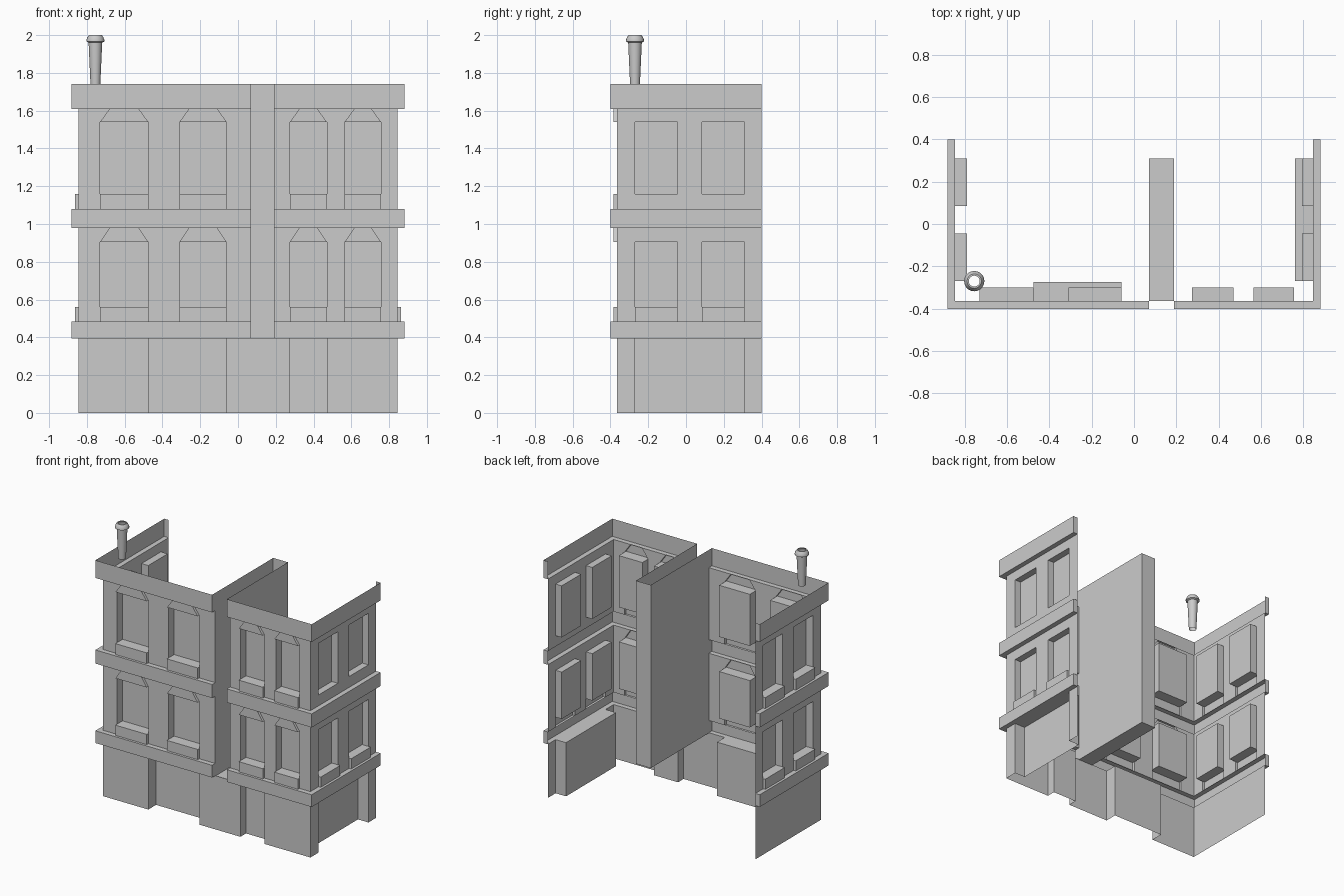
import bpy
import bmesh
import math

cube = bpy.data.objects.get("Cube")
if cube:
    bpy.data.objects.remove(cube)

stone = bpy.data.materials.new("light_grey_stone")
stone.use_nodes = True
stone.diffuse_color = (0.6, 0.6, 0.6, 1)
stone.node_tree.nodes["Principled BSDF"].inputs["Base Color"].default_value = (0.6, 0.6, 0.6, 1)

WALL_X, WALL_Y, BACK = 0.845, 0.365, 0.40
BAND_OUT, TRIM_OUT, TAPER = 0.036, 0.018, 0.05
GAP = (0.07, 0.19)
BANDS = [(0.395, 0.485), (0.98, 1.08), (1.61, 1.74)]
# Each storey: wall bottom, sill top, window top, wall top
STOREYS = {"lower": (0.485, 0.56, 0.905, 0.98), "upper": (1.08, 1.16, 1.54, 1.61)}


def make(name, quads):
    """Build a sheet object from a list of polygons."""
    bm = bmesh.new()
    for q in quads:
        bm.faces.new([bm.verts.new(p) for p in q])
    bmesh.ops.remove_doubles(bm, verts=bm.verts, dist=0.0001)
    me = bpy.data.meshes.new(name)
    bm.to_mesh(me)
    bm.free()
    me.materials.append(stone)
    ob = bpy.data.objects.new(name, me)
    bpy.context.collection.objects.link(ob)
    return ob


def front(u, off, z):
    return (u, -WALL_Y - off, z)


def right(u, off, z):
    return (WALL_X + off, u, z)


def left(u, off, z):
    return (-WALL_X - off, -u, z)


def wall(name, place, u_range, z_range, rects):
    """Wall sheet whose rectangles (u0, u1, z0, z1, offset, is_lintel) step in or out."""
    us = sorted(set(u_range) | {u for r in rects for u in r[:2]})
    zs = sorted(set(z_range) | {z for r in rects for z in r[2:4]})
    quads = []

    def cell(i, j):
        u, z = (us[i] + us[i + 1]) / 2, (zs[j] + zs[j + 1]) / 2
        for u0, u1, z0, z1, off, lintel in rects:
            if u0 < u < u1 and z0 < z < z1:
                return off, lintel
        return 0, False

    def add(*pts):
        quads.append([place(*p) for p in pts])

    for i in range(len(us) - 1):
        for j in range(len(zs) - 1):
            (u0, u1), (z0, z1) = us[i:i + 2], zs[j:j + 2]
            o, lintel = cell(i, j)
            if lintel:
                # Tapered lintel with sloping ends
                a, b = u0 + TAPER, u1 - TAPER
                add((u0, o, z0), (u1, o, z0), (b, o, z1), (a, o, z1))
                add((u0, 0, z0), (a, 0, z1), (u0, 0, z1))
                add((u1, 0, z0), (u1, 0, z1), (b, 0, z1))
                add((u0, 0, z0), (u0, o, z0), (a, o, z1), (a, 0, z1))
                add((u1, o, z0), (u1, 0, z0), (b, 0, z1), (b, o, z1))
            else:
                add((u0, o, z0), (u1, o, z0), (u1, o, z1), (u0, o, z1))
            # Reveal to the next cell along the wall
            if i < len(us) - 2:
                n, n_lintel = cell(i + 1, j)
                p, n = (0 if lintel else o), (0 if n_lintel else n)
                if p != n:
                    add((u1, p, z0), (u1, n, z0), (u1, n, z1), (u1, p, z1))
            # Reveal to the cell above, or the ceiling of a recess
            n = cell(i, j + 1)[0] if j < len(zs) - 2 else (0 if o < 0 else o)
            if o != n:
                add((u0, o, z1), (u1, o, z1), (u1, n, z1), (u0, n, z1))
    return make(name, quads)


def windows(spans, storey, depth, sill=True, lintel=False):
    z0, z1, z2, z3 = storey
    out = []
    for a, b in spans:
        out.append((a, b, z1, z2, -depth, False))
        if sill:
            out.append((a, b, z0, z1, TRIM_OUT, False))
        if lintel:
            out.append((a, b, z2, z3, TRIM_OUT, True))
    return out


# Ground storey with tall recesses
ground = (0, BANDS[0][0])
wall("ground_front_wall", front, (-WALL_X, WALL_X), ground,
     [(-0.475, -0.06, *ground, -0.09, False), (0.275, 0.47, *ground, -0.065, False)])
wall("ground_right_wall", right, (-WALL_Y, BACK), ground,
     [(-0.27, 0.31, *ground, -0.085, False)])
wall("ground_left_wall", left, (-BACK, WALL_Y), ground, [])

# Window storeys
WIDE = [(-0.73, -0.475), (-0.31, -0.06)]
NARROW = [(0.275, 0.47), (0.565, 0.757)]
SIDE = [(-0.27, -0.045), (0.085, 0.31)]
for label, s in STOREYS.items():
    zr = (s[0], s[3])
    wall(label + "_front_wide_bay", front, (-WALL_X, GAP[0]), zr,
         windows(WIDE, s, 0.065, lintel=True))
    wall(label + "_front_narrow_bay", front, (GAP[1], WALL_X), zr,
         windows(NARROW, s, 0.065, lintel=True))
    wall(label + "_right_wall", right, (-WALL_Y, BACK), zr,
         windows(SIDE, s, 0.05, sill=(label == "lower")))
    wall(label + "_left_wall", left, (-BACK, WALL_Y), zr,
         windows([(-b, -a) for a, b in SIDE], s, 0.055))


# Hollow bands wrapping each corner; the top one is an open parapet
def band(name, side, gap_x, z0, z1, open_top):
    def path(o, z):
        return [(gap_x, -WALL_Y - o, z), (side * (WALL_X + o), -WALL_Y - o, z),
                (side * (WALL_X + o), BACK, z)]
    rows = [path(0, z0), path(BAND_OUT, z0), path(BAND_OUT, z1), path(0, z1)]
    quads = []
    for lo, hi in zip(rows[:3 - open_top], rows[1:]):
        for k in range(2):
            quads.append([lo[k], lo[k + 1], hi[k + 1], hi[k]][::side])
    for k in (0, 2):
        quads.append([r[k] for r in rows][::side * (1 - k)])
    make(name, quads)


for label, (z0, z1) in zip(("ground_band", "middle_band", "parapet"), BANDS):
    band("right_" + label, 1, GAP[1], z0, z1, label == "parapet")
    band("left_" + label, -1, GAP[0], z0, z1, label == "parapet")

# Deep open-topped channel between the two bays
(xa, xb), ya, yb, za, zb = GAP, -WALL_Y, 0.31, 0.392, 1.74
make("deep_channel", [
    [(xa, ya, za), (xa, yb, za), (xa, yb, zb), (xa, ya, zb)],
    [(xa, yb, za), (xb, yb, za), (xb, yb, zb), (xa, yb, zb)],
    [(xb, yb, za), (xb, ya, za), (xb, ya, zb), (xb, yb, zb)],
    [(xa, ya, za), (xb, ya, za), (xb, yb, za), (xa, yb, za)]])

# Chimney pipe, an open tube with a rounded collar
PROFILE = [(0.026, 1.74), (0.036, 1.96), (0.048, 1.966), (0.048, 1.974),
           (0.042, 1.989), (0.034, 2.0), (0.026, 2.0)]
SIDES = 20


def ring(k, r, z):
    t = math.tau * k / SIDES
    return (-0.755 + r * math.cos(t), -0.27 + r * math.sin(t), z)


pipe = make("chimney_pipe", [
    [ring(k, *p), ring(k + 1, *p), ring(k + 1, *q), ring(k, *q)]
    for p, q in zip(PROFILE, PROFILE[1:]) for k in range(SIDES)])
bpy.ops.object.select_all(action="DESELECT")
pipe.select_set(True)
bpy.context.view_layer.objects.active = pipe
bpy.ops.object.shade_smooth_by_angle(angle=math.radians(35))
